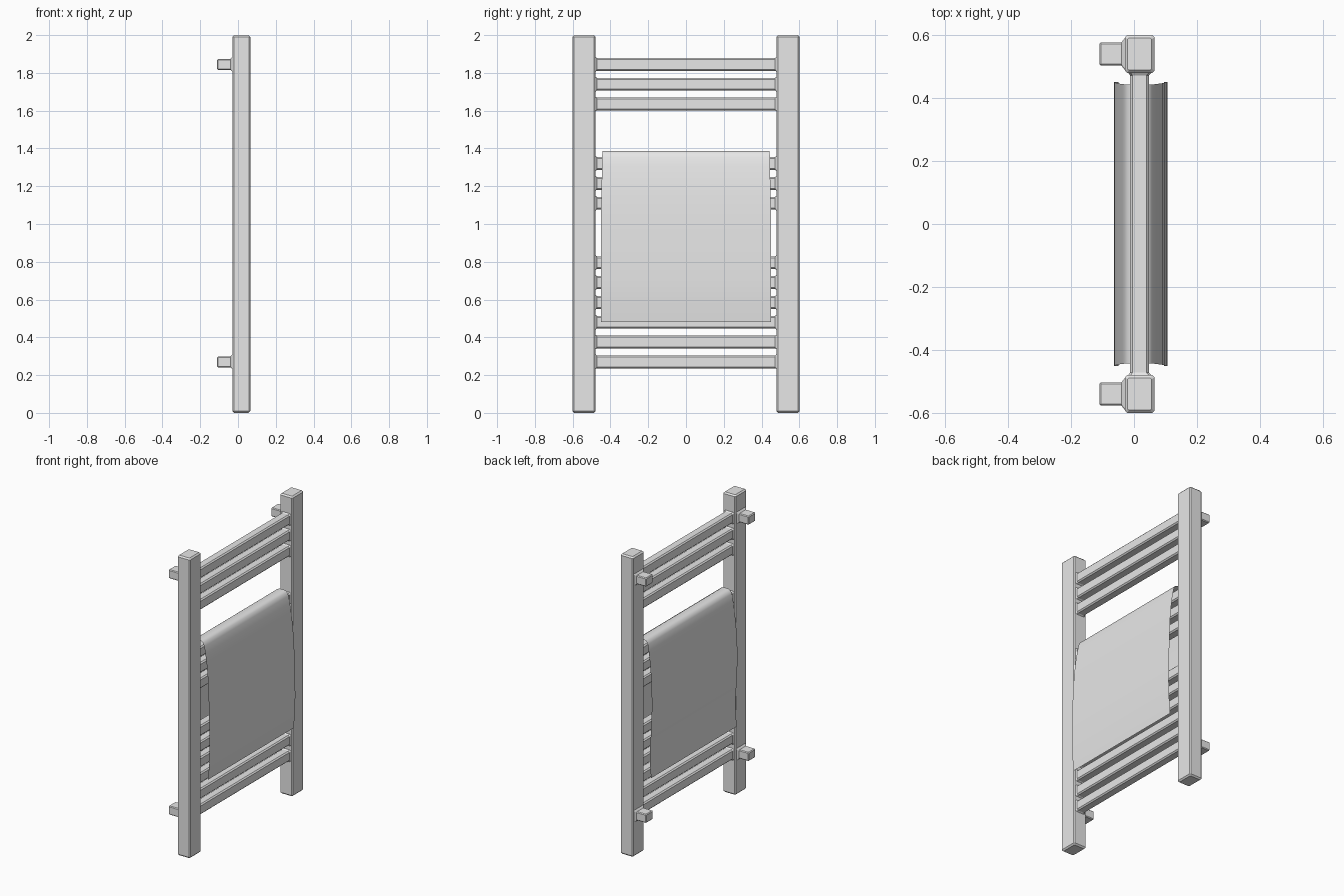
import bpy, bmesh
from mathutils import Vector

if "Cube" in bpy.data.objects:
    bpy.data.objects.remove(bpy.data.objects["Cube"])

grey = bpy.data.materials.new("light grey")
grey.diffuse_color = (0.8, 0.8, 0.8, 1)
grey.use_nodes = True
grey.node_tree.nodes["Principled BSDF"].inputs["Base Color"].default_value = grey.diffuse_color


def finish(name, bm):
    bmesh.ops.recalc_face_normals(bm, faces=bm.faces)
    mesh = bpy.data.meshes.new(name)
    bm.to_mesh(mesh)
    bm.free()
    mesh.materials.append(grey)
    obj = bpy.data.objects.new(name, mesh)
    bpy.context.collection.objects.link(obj)
    return obj


def loft(name, axis, centre, sections):
    """Chamfered rectangles along an axis: (position, half u, half v, chamfer)."""
    bm = bmesh.new()
    u_axis, v_axis = [a for a in range(3) if a != axis]
    rings = []
    for pos, u, v, c in sections:
        ring = []
        for a, b in ((u, v - c), (u - c, v), (c - u, v), (-u, v - c),
                     (-u, c - v), (c - u, -v), (u - c, -v), (u, c - v)):
            p = Vector(centre)
            p[axis] = pos
            p[u_axis] += a
            p[v_axis] += b
            ring.append(bm.verts.new(p))
        rings.append(ring)
    for r, s in zip(rings, rings[1:]):
        for i in range(8):
            j = (i + 1) % 8
            bm.faces.new((r[i], r[j], s[j], s[i]))
    bm.faces.new(rings[0])
    bm.faces.new(rings[-1])
    return finish(name, bm)


# Upright posts and wall brackets on both sides
MID_X = 0.018
for side, label in ((-1, "left"), (1, "right")):
    y = side * 0.54
    loft(f"post_{label}", 2, (MID_X, y, 0),
         [(0, 0.038, 0.051, 0.004), (0.009, 0.047, 0.06, 0.007),
          (1.991, 0.047, 0.06, 0.007), (2, 0.038, 0.051, 0.004)])
    for z, level in ((0.27, "lower"), (1.845, "upper")):
        loft(f"bracket_{level}_{label}", 0, (0, y, z),
             [(-0.11, 0.032, 0.024, 0.003), (-0.105, 0.037, 0.029, 0.005),
              (-0.04, 0.037, 0.029, 0.005), (-0.027, 0.053, 0.042, 0.005),
              (-0.02, 0.053, 0.042, 0.005)])

# Four groups of three horizontal rails with flared ends
for group, base in enumerate((0.27, 0.585, 1.11, 1.635)):
    for i in range(3):
        loft(f"rail_{group + 1}_{i + 1}", 1, (MID_X, 0, base + i * 0.105),
             [(-0.488, 0.043, 0.045, 0.007), (-0.472, 0.03, 0.034, 0.008),
              (0.472, 0.03, 0.034, 0.008), (0.488, 0.043, 0.045, 0.007)])

# Thin towel draped over the middle rails
profile = [(-0.058, 0.48), (-0.052, 0.56), (-0.049, 0.65), (-0.055, 0.74),
           (-0.061, 0.84), (-0.064, 0.95), (-0.062, 1.05), (-0.056, 1.15),
           (-0.046, 1.25), (-0.036, 1.32), (-0.029, 1.36), (-0.018, 1.38),
           (0.0, 1.387), (0.036, 1.387), (0.052, 1.378), (0.062, 1.355),
           (0.071, 1.31), (0.082, 1.24), (0.092, 1.15), (0.098, 1.04),
           (0.103, 0.92), (0.105, 0.8), (0.107, 0.7), (0.104, 0.59),
           (0.095, 0.48)]
bm = bmesh.new()
rows = []
for x, z in profile:
    half = 0.443 + 0.008 * min(1, (1.387 - z) / 0.4)
    rows.append([bm.verts.new((x, half * t, z)) for t in (-1, -0.5, 0, 0.5, 1)])
for a, b in zip(rows, rows[1:]):
    for i in range(4):
        bm.faces.new((a[i], a[i + 1], b[i + 1], b[i]))
towel = finish("towel", bm)
# Outward-facing, smooth cloth
top = max(towel.data.polygons, key=lambda p: p.center.z)
if top.normal.z < 0:
    towel.data.flip_normals()
for p in towel.data.polygons:
    p.use_smooth = True
